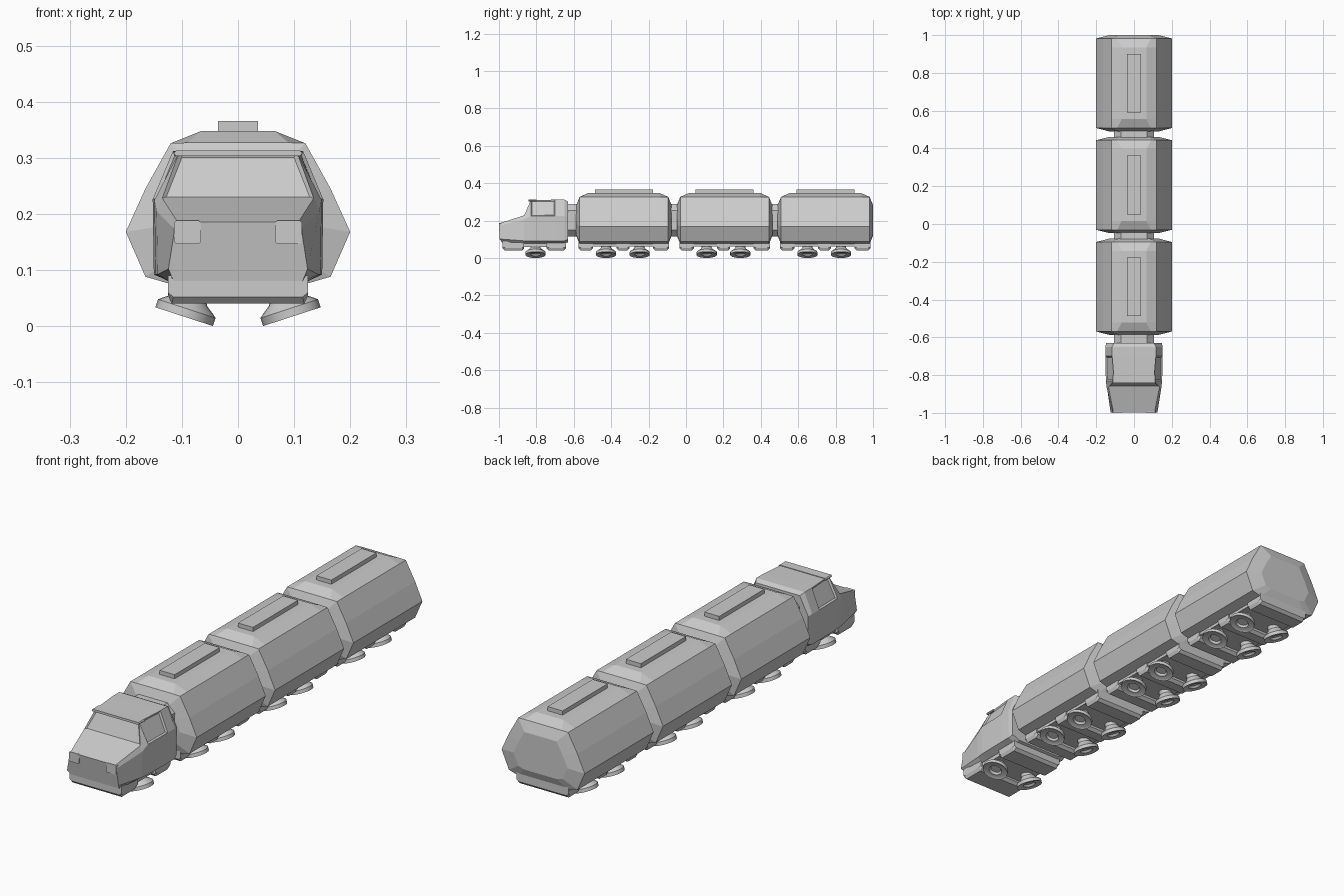
import bpy, bmesh, math
from mathutils import Matrix

if "Cube" in bpy.data.objects:
    bpy.data.objects.remove(bpy.data.objects["Cube"])


def make_object(name, bm):
    bmesh.ops.recalc_face_normals(bm, faces=bm.faces[:])
    mesh = bpy.data.meshes.new(name)
    bm.to_mesh(mesh)
    bm.free()
    obj = bpy.data.objects.new(name, mesh)
    bpy.context.collection.objects.link(obj)
    return obj


def loft(stations):
    """Skin mirrored half sections [(y, [(x, z) bottom to top])] into a capped solid."""
    bm = bmesh.new()
    rings = []
    for y, half in stations:
        pts = half + [(-x, z) for x, z in reversed(half)]
        rings.append([bm.verts.new((x, y, z)) for x, z in pts])
    n = len(rings[0])
    sides = [[bm.faces.new((a[i], a[(i + 1) % n], b[(i + 1) % n], b[i])) for i in range(n)]
             for a, b in zip(rings, rings[1:])]
    bm.faces.new(rings[0])
    bm.faces.new(rings[-1])
    bmesh.ops.recalc_face_normals(bm, faces=bm.faces[:])
    return bm, sides


def block(name, x0, x1, y0, y1, z0, z1, bevel=0.0):
    bm = bmesh.new()
    bmesh.ops.create_cube(bm, size=1)
    for v in bm.verts:
        v.co.x = x0 + (v.co.x + .5) * (x1 - x0)
        v.co.y = y0 + (v.co.y + .5) * (y1 - y0)
        v.co.z = z0 + (v.co.z + .5) * (z1 - z0)
    if bevel:
        edges = [e for e in bm.edges if abs(e.verts[0].co.y - e.verts[1].co.y) > 1e-5]
        bmesh.ops.bevel(bm, geom=edges, offset=bevel, segments=1, affect='EDGES')
    return make_object(name, bm)


def skid_block(name, y0, y1):
    """Chassis block tapering towards its underside."""
    top, low = [(.125, .065), (.125, .09)], [(.118, .05), (.118, .09)]
    low = [(.118, .04), (.125, .055), (.125, .09)]
    end = [(.115, .052), (.125, .06), (.125, .09)]
    bm, _ = loft([(y0, end), (y0 + .012, low), (y1 - .012, low), (y1, end)])
    return make_object(name, bm)


def pad(name, side, y, segments=20):
    """Tilted dish-shaped wheel, turned from a profile."""
    profile = [(0, .012), (.022, .012), (.028, .003), (.048, .003), (.054, 0),
               (.054, .015), (.048, .020), (.034, .030), (.027, .040), (.027, .07), (0, .07)]
    bm = bmesh.new()
    verts = [bm.verts.new((r, 0, z)) for r, z in profile]
    edges = [bm.edges.new(p) for p in zip(verts, verts[1:])]
    bmesh.ops.spin(bm, geom=verts + edges, cent=(0, 0, 0), axis=(0, 0, 1),
                   angle=2 * math.pi, steps=segments)
    bmesh.ops.remove_doubles(bm, verts=bm.verts[:], dist=1e-5)
    bm.transform(Matrix.Translation((side * .096, y, .0168))
                 @ Matrix.Rotation(math.radians(-18 * side), 4, 'Y'))
    obj = make_object(name, bm)
    bpy.ops.object.select_all(action='DESELECT')
    obj.select_set(True)
    bpy.context.view_layer.objects.active = obj
    bpy.ops.object.shade_smooth_by_angle(angle=math.radians(30))


# Three identical faceted wagons
hull = [(.12, .075), (.165, .088), (.2, .168), (.165, .245), (.12, .326)]
eave = hull + [(.09, .327)]
roof = hull + [(.065, .348)]
cap = [(x * .65, .2 + (z - .2) * .65) for x, z in eave]
for n in range(3):
    c = .745 - .5385 * n
    bm, _ = loft([(c - .255, cap), (c - .237, eave), (c - .19, roof),
                  (c + .19, roof), (c + .237, eave), (c + .255, cap)])
    make_object("wagon_body", bm)
    block("roof_vent", -.036, .036, c - .155, c + .155, .34, .366)
    # Underframe with blocks between the wheels
    block("wagon_floor", -.12, .12, c - .23, c + .23, .062, .09)
    for y0, y1 in ((-.242, -.165), (-.04, .03), (.155, .242)):
        skid_block("underframe_block", c + y0, c + y1)
    for dy in (-.096, .084):
        for side in (-1, 1):
            pad("wagon_wheel", side, c + dy)

# Gangways joining the vehicles
for y0, y1 in ((-.645, -.575), (-.09, -.035), (.45, .50)):
    block("gangway", -.105, .105, y0, y1, .115, .29, .035)

# Cab body: cross-sections from nose to rear
cab_side = [(.115, .077), (.15, .092), (.152, .226), (.116, .312)]
bm, sides = loft([
    (-.998, [(.115, .098), (.124, .102), (.113, .172), (.108, .186)]),
    (-.865, [(.118, .077), (.143, .092), (.145, .205), (.135, .228)]),
    (-.830, [(.118, .077), (.147, .092), (.149, .225), (.105, .310)]),
    (-.700, cab_side),
    (-.650, cab_side),
    (-.630, [(.11, .085), (.145, .1), (.147, .222), (.106, .302)])])
# Underside of the nose drops to the bumper line
for v in bm.verts:
    if v.co.y < -.99 and v.co.z < .1:
        v.co.y, v.co.z = -.98, .080
# Recessed windscreen and side windows
glass = [sides[1][3], sides[2][2], sides[2][4]]
bmesh.ops.inset_individual(bm, faces=glass, thickness=.009, depth=-.006)
make_object("cab_body", bm)

# Brow above the windscreen
block("windscreen_brow", -.114, .114, -.842, -.80, .303, .313, .004)

# Headlights on the nose corners
for side in (-1, 1):
    x0, x1 = sorted((side * .066, side * .114))
    block("headlight", x0, x1, -1.0, -.955, .146, .188, .004)

# Cab underframe and wheels
block("cab_floor", -.115, .115, -.97, -.65, .06, .085)
skid_block("front_bumper", -.98, -.865)
skid_block("cab_rear_block", -.745, -.642)
for side in (-1, 1):
    pad("cab_wheel", side, -.805)
